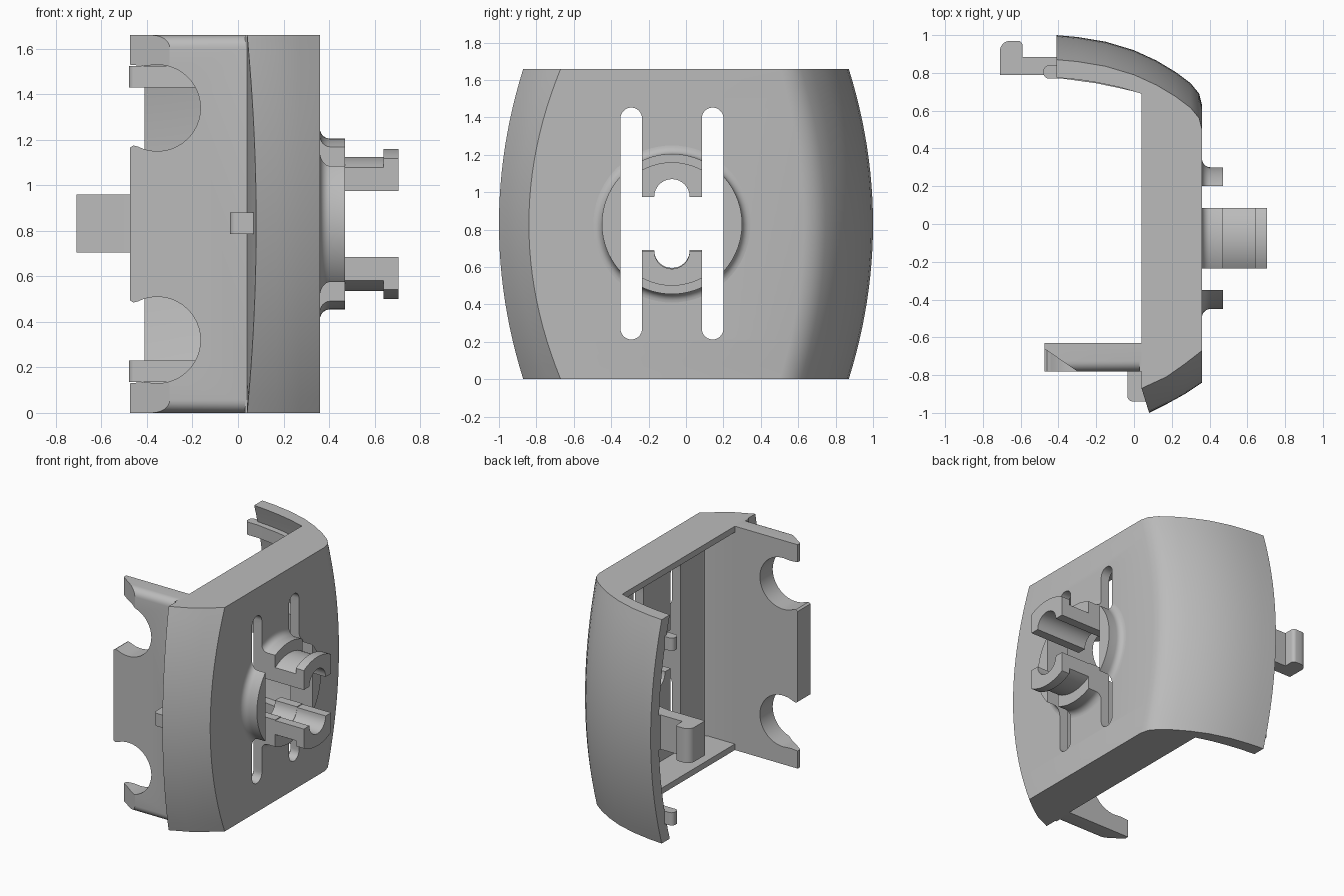
import bpy, bmesh, math

if "Cube" in bpy.data.objects:
    bpy.data.objects.remove(bpy.data.objects["Cube"])

H = 1.66            # overall height
MID = H / 2
CY = -0.075         # boss axis

grey = bpy.data.materials.new("plain grey")
grey.use_nodes = True
grey.diffuse_color = (0.5, 0.5, 0.5, 1)
grey.node_tree.nodes["Principled BSDF"].inputs["Base Color"].default_value = (0.5, 0.5, 0.5, 1)


def loft(name, rings):
    """Skin a stack of equal closed rings and cap both ends."""
    bm = bmesh.new()
    rows = [[bm.verts.new(p) for p in ring] for ring in rings]
    n = len(rows[0])
    for a, b in zip(rows, rows[1:]):
        for i in range(n):
            j = (i + 1) % n
            bm.faces.new((a[i], a[j], b[j], b[i]))
    bm.faces.new(rows[0])
    bm.faces.new(rows[-1])
    bmesh.ops.recalc_face_normals(bm, faces=bm.faces)
    mesh = bpy.data.meshes.new(name)
    bm.to_mesh(mesh)
    bm.free()
    mesh.materials.append(grey)
    obj = bpy.data.objects.new(name, mesh)
    bpy.context.collection.objects.link(obj)
    return obj


def prism(name, pts, axis, lo, hi):
    """Extrude a 2D outline along one axis; the outline uses the other two."""
    place = {"x": lambda p, d: (d, p[0], p[1]),
             "y": lambda p, d: (p[0], d, p[1]),
             "z": lambda p, d: (p[0], p[1], d)}[axis]
    return loft(name, [[place(p, d) for p in pts] for d in (lo, hi)])


def arc(cx, cy, r, a0, a1, n=16):
    angles = [math.radians(a0 + (a1 - a0) * i / n) for i in range(n + 1)]
    return [(cx + r * math.cos(a), cy + r * math.sin(a)) for a in angles]


def stadium(cy, r, z0, z1):
    return arc(cy, z1, r, 0, 180) + arc(cy, z0, r, 180, 360)


def box2(a, b, c, d):
    return [(a, c), (b, c), (b, d), (a, d)]


def cut(obj, cutter):
    cutter.hide_render = True
    mod = obj.modifiers.new("cut", "BOOLEAN")
    mod.operation = "DIFFERENCE"
    mod.solver = "EXACT"
    mod.object = cutter
    bpy.context.view_layer.objects.active = obj
    bpy.ops.object.modifier_apply(modifier=mod.name)
    bpy.data.objects.remove(cutter)


def flip(pts):
    return [(a, H - z) for a, z in pts]


# Housing: bowed back flange, flat face and bowed front lip
outer = [(-.41, 1.0), (-.3, .99), (-.15, .965), (0, .92), (.12, .865),
         (.22, .805), (.30, .745), (.345, .69), (.36, .63)]
inner = [(.04, .82), (-.08, .855), (-.2, .88), (-.3, .895), (-.41, .905)]
pocket_back = [(.29, .60), (.27, .67), (.18, .73), (.02, .83)]


def shell_ring(z):
    t = ((z - MID) / MID) ** 2
    back = [(x, y - .13 * t) for x, y in outer]
    lip = [(.36, -.84 + .17 * t), (.27, -.90 + .16 * t),
           (.17, -.955 + .145 * t), (.08 - .04 * t, -1 + .13 * t)]
    inside = [(x, y - .13 * t) for x, y in inner]
    return [(x, y, z) for x, y in back + lip + [(.04, -.78)] + inside]


def pocket_ring(z):
    t = ((z - MID) / MID) ** 2
    pts = [(.02, -.63), (.26, -.63), (.282, -.622), (.29, -.60)]
    pts += [(x, y - .13 * t) for x, y in pocket_back]
    return [(x, y, z) for x, y in pts]


STEPS = 24
housing = loft("housing", [shell_ring(H * i / STEPS) for i in range(STEPS + 1)])
wall = .045
cut(housing, loft("pocket", [pocket_ring(wall + (H - 2 * wall) * i / STEPS)
                             for i in range(STEPS + 1)]))

# Round boss with a flared foot
profile = [(.34, .42), (.36, .42)]
profile += [(.405 + .045 * math.cos(a), .42 + .045 * math.sin(a))
            for a in [math.radians(180 + 15 * i) for i in range(1, 7)]]
profile += [(.47, .375)]
boss = loft("boss", [[(x, y, z) for y, z in arc(CY, MID, r, 0, 360 - 5, 71)]
                     for x, r in profile])

# Two long slots, a wide window and a round-ended hole through face and boss
for part in (housing, boss):
    for y in (-.2925, .1425):
        cut(part, prism("slot", stadium(y, .0575, .27, 1.395), "x", .1, .8))
    cut(part, prism("window", box2(-.30, .15, .69, .975), "x", .1, .8))
    cut(part, prism("hole", stadium(CY, .095, .69, .975), "x", .1, .8))

# Paired half-tube snap posts with lips
def post_outline(r):
    half = .16
    a = math.degrees(math.acos(half / r))
    return (arc(CY, MID, r, a, 180 - a) + [(CY - half, .975)]
            + arc(CY, .975, .095, 180, 0) + [(CY + half, .975)])


for label, side in (("upper", lambda p: p), ("lower", flip)):
    prism(label + "_post", side(post_outline(.295)), "x", .30, .65)
    prism(label + "_post_lip", side(post_outline(.33)), "x", .64, .705)

# Front clip plate with two round notches
notch = ([(-.475, 1.165), (-.46, 1.175), (-.44, 1.17)]
         + arc(-.355, 1.34, .19, 243, 460, 28) + [(-.42, 1.525), (-.475, 1.53)])
plate = prism("front_clip_plate",
              [(.06, H), (.06, 0)] + [(-.475, 0)] + flip(notch)[::-1]
              + notch + [(-.475, H)], "y", -.78, -.63)
r = .055
corner = [(-.8, H + .02), (-.8, H - r)] + arc(-.78 + r, H - r, r, 180, 90, 6) + [(-.78 + r, H + .02)]
wedge = [(-.5, -.643), (-.3, -.78), (-.3, -.8), (-.5, -.8)]
for side in (lambda p: p, flip):
    cut(plate, prism("edge_round", side(corner), "x", -.6, .03))
    z0, z1 = sorted(z for _, z in side([(0, 1.44), (0, 1.7)]))
    cut(plate, prism("prong_wedge", wedge, "z", z0, z1))

# Small peg on the front clip plate
prism("front_peg", [(.09, -.77), (-.035, -.77), (-.035, -.91)]
      + arc(-.005, -.91, .03, 180, 270, 6) + [(.09, -.94)], "z", .785, .88)

# Back latch hook
hook = ([(.05, .69), (.05, .84), (-.2, .90), (-.41, .92), (-.41, .885), (-.59, .885)]
        + arc(-.615, .945, .025, 0, 90, 5) + arc(-.655, .915, .055, 90, 180, 8)
        + [(-.71, .79), (-.41, .79), (-.2, .755), (-.08, .725)])
prism("back_hook", hook, "z", .705, .96)

# Back guide tabs
tab = ([(.05, .69), (.05, .76), (-.2, .83), (-.41, .86), (-.41, .84)]
       + arc(-.45, .81, .03, 90, 180, 5) + arc(-.45, .80, .03, 180, 270, 5)
       + [(-.38, .77), (-.2, .745), (-.08, .72)])
prism("upper_guide_tab", tab, "z", 1.43, 1.525)
prism("lower_guide_tab", tab, "z", .135, .23)

# Smooth the curved faces, keep real edges crisp
bpy.ops.object.select_all(action="DESELECT")
for obj in bpy.context.collection.objects:
    if obj.type == "MESH" and obj.data.materials and obj.data.materials[0] == grey:
        obj.select_set(True)
        bpy.context.view_layer.objects.active = obj
bpy.ops.object.shade_smooth_by_angle(angle=math.radians(28))
